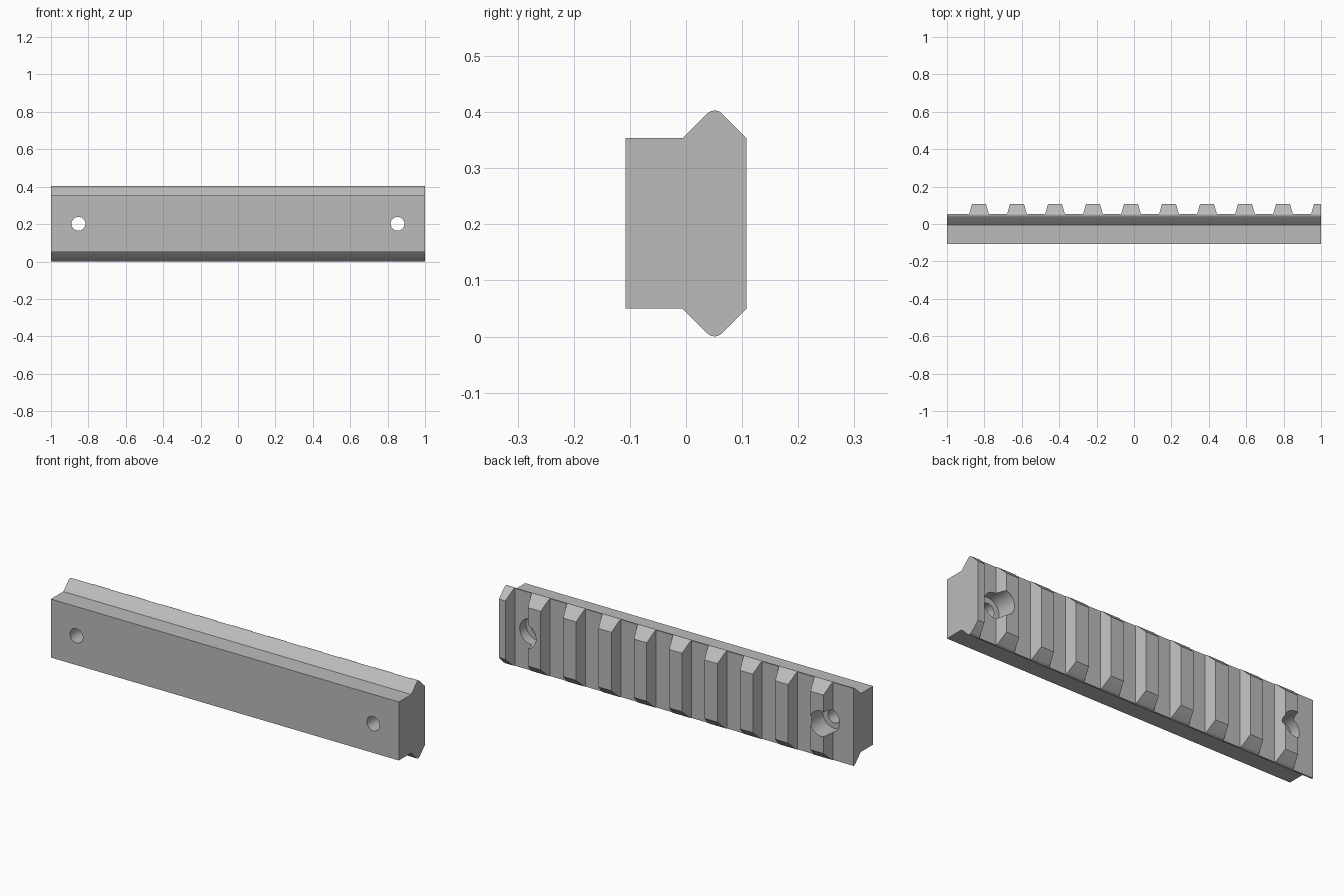
import bpy, bmesh, math
from mathutils import Vector

cube = bpy.data.objects.get("Cube")
if cube:
    bpy.data.objects.remove(cube, do_unlink=True)

# Single matte grey finish
grey = bpy.data.materials.new("matte grey")
grey.use_nodes = True
grey.diffuse_color = (0.5, 0.5, 0.5, 1)
grey.node_tree.nodes["Principled BSDF"].inputs["Base Color"].default_value = (0.5, 0.5, 0.5, 1)


def prism(name, outline, sweep):
    """Closed solid swept from an outline of 3D points along a vector."""
    bm = bmesh.new()
    face = bm.faces.new([bm.verts.new(p) for p in outline])
    new = bmesh.ops.extrude_face_region(bm, geom=[face])["geom"]
    verts = [v for v in new if isinstance(v, bmesh.types.BMVert)]
    bmesh.ops.translate(bm, verts=verts, vec=Vector(sweep))
    bmesh.ops.recalc_face_normals(bm, faces=bm.faces[:])
    mesh = bpy.data.meshes.new(name)
    bm.to_mesh(mesh)
    bm.free()
    mesh.materials.append(grey)
    obj = bpy.data.objects.new(name, mesh)
    bpy.context.collection.objects.link(obj)
    return obj


def cut(target, cutter):
    """Subtract the cutter, apply the result and discard the cutter."""
    mod = target.modifiers.new("cut", "BOOLEAN")
    mod.operation = "DIFFERENCE"
    mod.solver = "EXACT"
    mod.object = cutter
    bpy.context.view_layer.objects.active = target
    bpy.ops.object.modifier_apply(modifier=mod.name)
    bpy.data.objects.remove(cutter, do_unlink=True)


def bore(x, radius, y_start, y_end, sides=40):
    ring = [(x + radius * math.cos(math.tau * i / sides), y_start,
             MID + radius * math.sin(math.tau * i / sides)) for i in range(sides)]
    return prism("bore_cutter", ring, (0, y_end - y_start, 0))


MID = 0.2015       # height of the rail axis
FLOOR = 0.053      # slot floor
BACK = 0.108       # tooth crest
PITCH = 0.2032

# Rail body: half section (y, height above the axis), mirrored about the axis
half = [(-BACK, 0.152), (-0.006, 0.152), (0.038, 0.196), (0.044, 0.2),
        (0.051, MID), (0.058, 0.2), (0.064, 0.196), (BACK, 0.152)]
section = half + [(y, -z) for y, z in reversed(half)]
rail = prism("slotted_rail", [(-1, y, MID + z) for y, z in section], (2, 0, 0))

# Tapered cross slots, the last one running out through the end
flare = 0.016
for i in range(10):
    centre = 1 - PITCH * (i + 0.5)
    right = centre + 0.0486
    left = centre - 0.0486 if i < 9 else -1.1
    over = flare * 2
    outline = [(left, FLOOR, -0.1), (right, FLOOR, -0.1),
               (right + over, 2 * BACK - FLOOR, -0.1),
               (left - over, 2 * BACK - FLOOR, -0.1)]
    cut(rail, prism("slot_cutter", outline, (0, 0, 0.6)))

# Counterbored screw holes
for x in (-0.853, 0.853):
    cut(rail, bore(x, 0.066, 0, 0.2))
    cut(rail, bore(x, 0.037, -0.2, 0.2))

# Smooth bores and rounded tips, crisp edges elsewhere
bpy.ops.object.select_all(action="DESELECT")
rail.select_set(True)
bpy.context.view_layer.objects.active = rail
bpy.ops.object.shade_smooth_by_angle(angle=math.radians(25))
